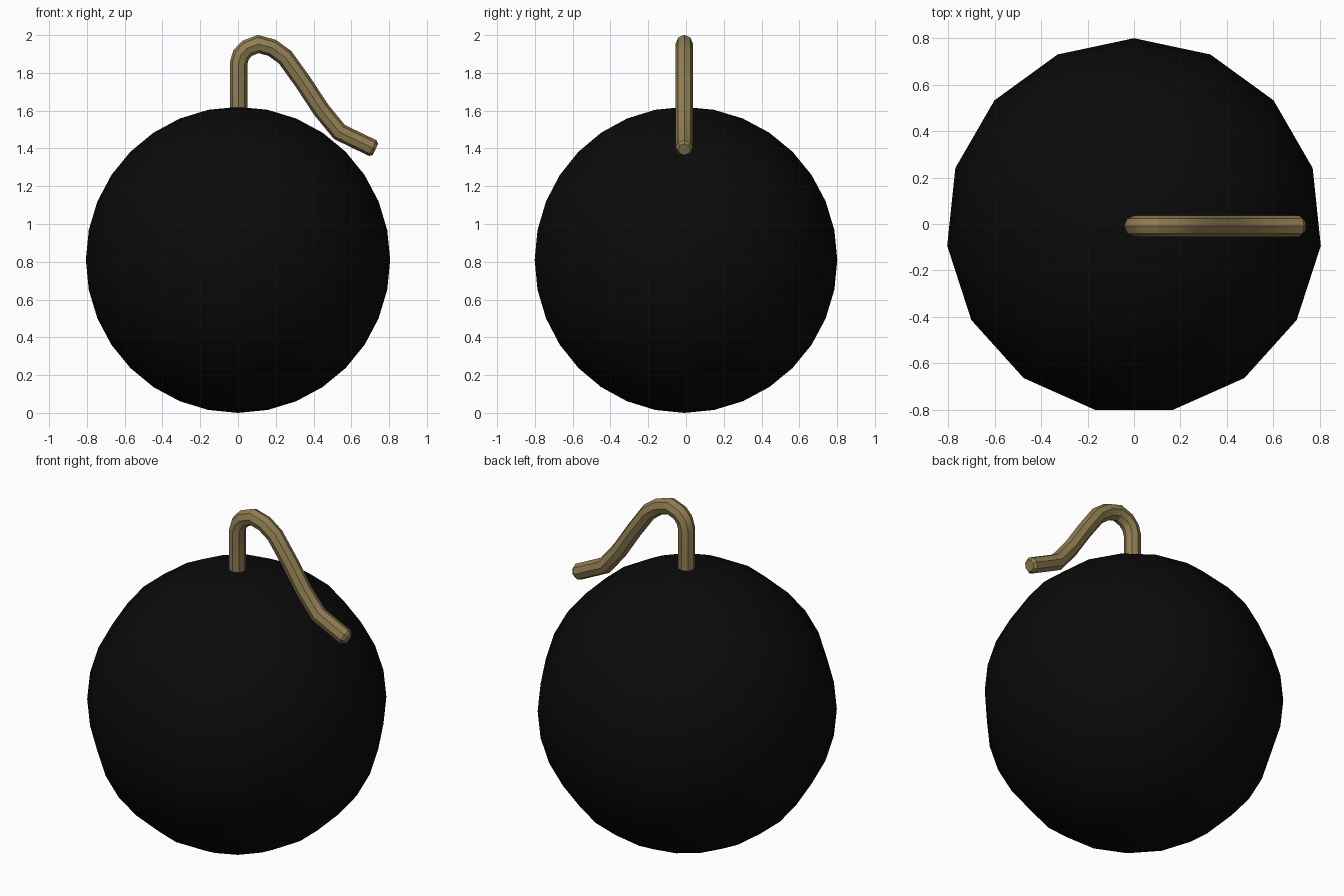
import bpy, bmesh, math
from mathutils import Vector, Matrix

if "Cube" in bpy.data.objects:
    bpy.data.objects.remove(bpy.data.objects["Cube"])

CY = -0.009  # the 15-sided ball is slightly off its bounding centre


def make_object(name, bm, color):
    bmesh.ops.recalc_face_normals(bm, faces=bm.faces)
    mesh = bpy.data.meshes.new(name)
    bm.to_mesh(mesh)
    bm.free()
    obj = bpy.data.objects.new(name, mesh)
    bpy.context.collection.objects.link(obj)
    mat = bpy.data.materials.new(name + "_material")
    mat.diffuse_color = (*color, 1)
    mat.use_nodes = True
    mat.node_tree.nodes["Principled BSDF"].inputs["Base Color"].default_value = mat.diffuse_color
    mesh.materials.append(mat)
    bpy.ops.object.select_all(action='DESELECT')
    obj.select_set(True)
    bpy.context.view_layer.objects.active = obj
    bpy.ops.object.shade_smooth_by_angle(angle=math.radians(32))
    return obj


# Ball body: 15 segments, 16 rings, one vertex column facing +y
R = 0.81
bm = bmesh.new()
bmesh.ops.create_uvsphere(bm, u_segments=15, v_segments=16, radius=R)
if max(v.co.y for v in bm.verts) < R * 0.999:
    bmesh.ops.rotate(bm, verts=bm.verts, matrix=Matrix.Rotation(math.pi / 2, 3, 'Z'))
if max(v.co.y for v in bm.verts) < R * 0.999:
    bmesh.ops.rotate(bm, verts=bm.verts, matrix=Matrix.Rotation(math.pi, 3, 'Z'))
bmesh.ops.translate(bm, verts=bm.verts, vec=(0, CY, R))
make_object("ball_body", bm, (0.003, 0.003, 0.003))

# Fuse: eight-sided tube swept along a bent path, chamfered at the tip
path = [(0.003, 1.56), (0.003, 1.85), (0.016, 1.895), (0.048, 1.93), (0.108, 1.953),
        (0.182, 1.932), (0.25, 1.882), (0.345, 1.75), (0.44, 1.605),
        (0.537, 1.487), (0.713, 1.402), (0.728, 1.395)]
radii = [0.046] * (len(path) - 1) + [0.033]
SIDES = 8
pts = [Vector((x, CY, z)) for x, z in path]
bm = bmesh.new()
rings = []
for i, p in enumerate(pts):
    before = (p - pts[i - 1]).normalized() if i else None
    after = (pts[i + 1] - p).normalized() if i < len(pts) - 1 else None
    tangent = ((before or after) + (after or before)).normalized()
    side = Vector((0, 1, 0))
    normal = side.cross(tangent)
    miter = 1 / max(0.8, tangent.dot(before or after))
    ring = []
    for k in range(SIDES):
        a = 2 * math.pi * k / SIDES
        ring.append(bm.verts.new(p + radii[i] * (math.cos(a) * side + math.sin(a) * normal * miter)))
    rings.append(ring)
for a, b in zip(rings, rings[1:]):
    for k in range(SIDES):
        j = (k + 1) % SIDES
        bm.faces.new((a[k], a[j], b[j], b[k]))
bm.faces.new(rings[0])
bm.faces.new(rings[-1])
make_object("fuse", bm, (0.28, 0.21, 0.085))
